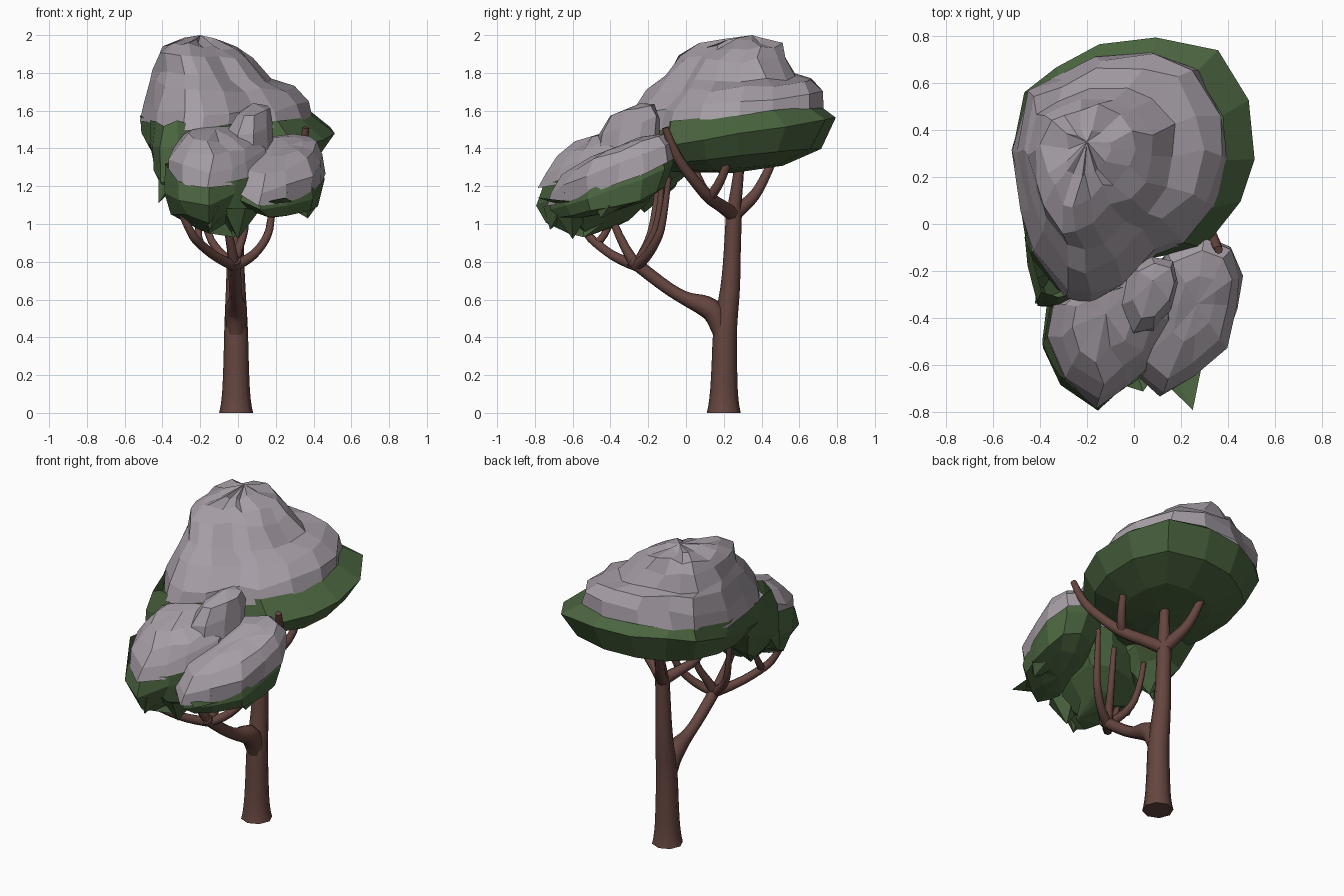
import bpy, bmesh, math, random
random.seed(4)


def mat(name, rgb):
    m = bpy.data.materials.new(name)
    m.diffuse_color = (*rgb, 1)
    return m


SNOW = mat("snow", (0.38, 0.34, 0.38))
LEAF = mat("leaf", (0.07, 0.13, 0.05))
BARK = mat("bark", (0.13, 0.06, 0.05))


def loft(name, material, rings, bottom=None, top=None, jitter=0.0):
    """Ring: (outline, z, scale, centre shift x, y, slope x, y)."""
    bm = bmesh.new()
    loops = []
    for outline, z, s, dx, dy, gx, gy in rings:
        cx = sum(p[0] for p in outline) / len(outline)
        cy = sum(p[1] for p in outline) / len(outline)
        loop = []
        for x, y in outline:
            ox, oy = (x - cx) * s, (y - cy) * s
            j = [random.uniform(-jitter, jitter) for _ in range(3)]
            loop.append(bm.verts.new((cx + dx + ox + j[0], cy + dy + oy + j[1],
                                      z + gx * ox + gy * oy + j[2])))
        loops.append(loop)
    n = len(loops[0])
    for a, b in zip(loops, loops[1:]):
        for i in range(n):
            k = (i + 1) % n
            bm.faces.new((a[i], a[k], b[k], b[i]))
    for tip, loop in ((bottom, loops[0]), (top, loops[-1])):
        if tip:
            v = bm.verts.new(tip)
            for i in range(n):
                bm.faces.new((loop[i], loop[(i + 1) % n], v))
    bmesh.ops.recalc_face_normals(bm, faces=bm.faces)
    me = bpy.data.meshes.new(name)
    bm.to_mesh(me)
    bm.free()
    me.materials.append(material)
    ob = bpy.data.objects.new(name, me)
    bpy.context.collection.objects.link(ob)
    return ob


def limb(name, pts):
    """Eight-sided tapering tube along (x, y, z, radius) points."""
    cu = bpy.data.curves.new(name, 'CURVE')
    cu.dimensions = '3D'
    cu.bevel_depth = 1
    cu.bevel_resolution = 2
    cu.use_fill_caps = True
    cu.resolution_u = 3
    sp = cu.splines.new('NURBS')
    sp.points.add(len(pts) - 1)
    for p, (x, y, z, r) in zip(sp.points, pts):
        p.co = (x, y, z, 1)
        p.radius = r
    sp.order_u = 3
    sp.use_endpoint_u = True
    cu.materials.append(BARK)
    ob = bpy.data.objects.new(name, cu)
    bpy.context.collection.objects.link(ob)
    bpy.ops.object.select_all(action='DESELECT')
    ob.select_set(True)
    bpy.context.view_layer.objects.active = ob
    bpy.ops.object.convert(target='MESH')
    bpy.ops.object.shade_smooth_by_angle(angle=math.radians(50))


# trunk and the big lower limb
limb("trunk", [(-.01, .2, 0, .09), (-.01, .2, .05, .076), (-.01, .203, .25, .067),
               (-.01, .205, .45, .063), (-.012, .235, .65, .052),
               (-.014, .245, .85, .044), (-.012, .255, 1.09, .042)])
limb("lower_limb", [(-.01, .205, .36, .04), (-.01, .17, .52, .06), (-.01, .1, .57, .058),
                    (-.01, 0, .6, .034), (-.015, -.13, .68, .033), (-.02, -.29, .81, .034)])
# twigs under the lower crown
F = (-.02, -.26, .78, .032)
limb("left_twig", [F, (-.1, -.36, .81, .026), (-.21, -.48, .9, .025),
                   (-.25, -.53, .95, .022), (-.31, -.55, 1.08, .017)])
limb("left_inner_twig", [(-.2, -.47, .9, .022), (-.22, -.42, .94, .02), (-.2, -.38, 1.06, .015)])
limb("middle_twig", [F, (-.03, -.33, .86, .023), (-.08, -.42, 1.1, .017)])
limb("right_twig", [F, (.06, -.22, .81, .026), (.14, -.16, .9, .024),
                    (.18, -.12, 1.0, .02), (.19, -.09, 1.25, .014)])
limb("back_twig", [F, (0, -.22, .86, .023), (.05, -.14, 1.0, .02), (.04, -.13, 1.2, .015)])
limb("back_left_twig", [F, (-.1, -.23, .84, .023), (-.18, -.17, .98, .02), (-.2, -.15, 1.2, .015)])
# branches under the upper crown
G = (-.012, .25, 1.05, .04)
limb("rear_branch", [G, (-.05, .33, 1.11, .034), (-.1, .4, 1.2, .028), (-.13, .47, 1.36, .022)])
limb("upright_branch", [G, (0, .27, 1.18, .032), (.01, .29, 1.38, .024)])
limb("side_branch", [G, (.07, .2, 1.09, .036), (.19, .13, 1.13, .034), (.26, .06, 1.21, .03),
                     (.34, -.06, 1.36, .026), (.36, -.11, 1.51, .018)])
limb("side_fork", [(.19, .12, 1.14, .028), (.26, .18, 1.19, .025), (.27, .24, 1.38, .018)])
limb("left_branch", [G, (-.08, .18, 1.1, .03), (-.17, .08, 1.17, .026), (-.2, .02, 1.36, .02)])

# upper crown: leaf rim outline and snow outline, matching point for point
leaf = [(.52, .28), (.49, .53), (.35, .74), (.1, .8), (-.15, .77), (-.33, .67), (-.46, .56),
        (-.51, .33), (-.48, .08), (-.45, -.12), (-.33, -.28), (-.18, -.33), (-.04, -.27),
        (.09, -.15), (.29, -.1), (.45, .09)]
snow = [(.4, .28), (.38, .46), (.27, .65), (.08, .72), (-.15, .7), (-.33, .62), (-.46, .56),
        (-.52, .3), (-.47, .05), (-.43, -.12), (-.3, -.3), (-.18, -.33), (-.05, -.27),
        (.08, -.12), (.21, -.08), (.34, .06)]
loft("upper_foliage", LEAF, [(leaf, 1.295, .5, 0, 0, 0, .06), (leaf, 1.35, .85, 0, 0, .02, .1),
                             (leaf, 1.465, 1, 0, 0, 0, .18), (snow, 1.57, .98, 0, 0, 0, .1)],
     bottom=(0, .25, 1.27), jitter=.008)
loft("upper_snow", SNOW, [(snow, 1.545, 1, 0, 0, 0, .12), (snow, 1.64, .96, 0, 0.01, 0, .12),
                          (snow, 1.735, .83, -.03, .04, -.06, .07),
                          (snow, 1.78, .67, -.07, .04, -.06, .0),
                          (snow, 1.88, .55, -.11, .05, -.06, 0),
                          (snow, 1.945, .41, -.13, .09, -.05, .02),
                          (snow, 1.97, .2, -.13, .1, -.02, .04)],
     top=(-.2, .35, 2.0), jitter=.016)

# ragged foliage hanging on the left between the crowns
clump = [(-.12, -.12), (-.18, .02), (-.3, .08), (-.43, .04), (-.46, -.1), (-.43, -.18),
         (-.41, -.34), (-.3, -.36), (-.2, -.34), (-.1, -.25)]
loft("side_foliage", LEAF, [(clump, 1.17, .55, 0, -.03, .1, .2), (clump, 1.28, .95, 0, 0, 0, .3),
                            (clump, 1.42, 1, .0, .02, 0, .1), (clump, 1.53, .9, 0, .03, 0, 0)],
     bottom=(-.3, -.22, 1.06), jitter=.025)

# lower crown, left lobe
lobe = [(.06, -.6), (-.03, -.68), (-.15, -.78), (-.3, -.67), (-.37, -.5), (-.36, -.35),
        (-.2, -.22), (0, -.15), (.14, -.2), (.15, -.42)]
loft("left_lobe_foliage", LEAF, [(lobe, 1.0, .5, 0, 0, 0, .15), (lobe, 1.08, .85, 0, 0, 0, .22),
                                 (lobe, 1.19, 1.01, 0, 0, 0, .25), (lobe, 1.3, .96, 0, 0, 0, .25)],
     bottom=(-.02, -.54, .93), jitter=.03)
loft("left_lobe_snow", SNOW, [(lobe, 1.275, 1.01, 0, 0, 0, .28), (lobe, 1.37, .95, 0, .01, 0, .32),
                              (lobe, 1.44, .78, 0, .02, -.05, .34),
                              (lobe, 1.48, .5, -.02, .04, -.05, .32)],
     top=(-.12, -.38, 1.5), jitter=.015)

# lower crown, right lobe
lobe = [(0, -.63), (.12, -.73), (.25, -.65), (.39, -.52), (.44, -.36), (.46, -.22), (.41, -.11),
        (.29, -.06), (.14, -.12), (.06, -.35)]
loft("right_lobe_foliage", LEAF, [(lobe, 1.08, .5, 0, 0, 0, .3), (lobe, 1.11, .85, .01, 0, -.1, .3),
                                  (lobe, 1.2, .99, 0, 0, -.05, .35), (lobe, 1.27, .94, 0, 0, -.1, .38)],
     bottom=(.22, -.4, 1.06), jitter=.012)
loft("right_lobe_snow", SNOW, [(lobe, 1.23, 1.01, 0, 0, -.1, .4), (lobe, 1.31, .98, 0, 0, 0, .4),
                               (lobe, 1.38, .8, 0, .01, .05, .4), (lobe, 1.41, .42, .01, .02, 0, .4)],
     top=(.27, -.34, 1.42), jitter=.01)

# pointed leaf tufts along the lower edge: centre, radius, tip
for i, (x, y, z, r, tip) in enumerate([
        (.19, -.6, 1.11, .09, (.25, -.79, 1.14)), (.33, -.4, 1.1, .09, (.37, -.45, 1.03)),
        (-.13, -.65, 1.1, .1, (-.15, -.72, .97)), (-.26, -.5, 1.12, .09, (-.26, -.52, 1.01)),
        (.0, -.6, 1.08, .11, (0, -.6, .92)), (-.36, -.28, 1.25, .08, (-.42, -.33, 1.11))]):
    ring = [(x + r * math.cos(a), y + r * math.sin(a)) for a in (0, 1.2, 2.5, 3.8, 5)]
    loft(f"leaf_tuft_{i + 1}", LEAF, [(ring, z, 1, 0, 0, 0, 0)], top=tip, jitter=.01)

# snow knob at the top of the lower crown
knob = [(.18, -.25), (.16, -.16), (.06, -.14), (-.04, -.2), (-.06, -.36), (-.02, -.47),
        (.08, -.46), (.15, -.36)]
loft("snow_knob", SNOW, [(knob, 1.4, 1, 0, 0, 0, .2), (knob, 1.52, .97, .01, .01, .1, .25),
                         (knob, 1.6, .7, .02, .02, .1, .25)],
     top=(.08, -.24, 1.64), jitter=.01)
